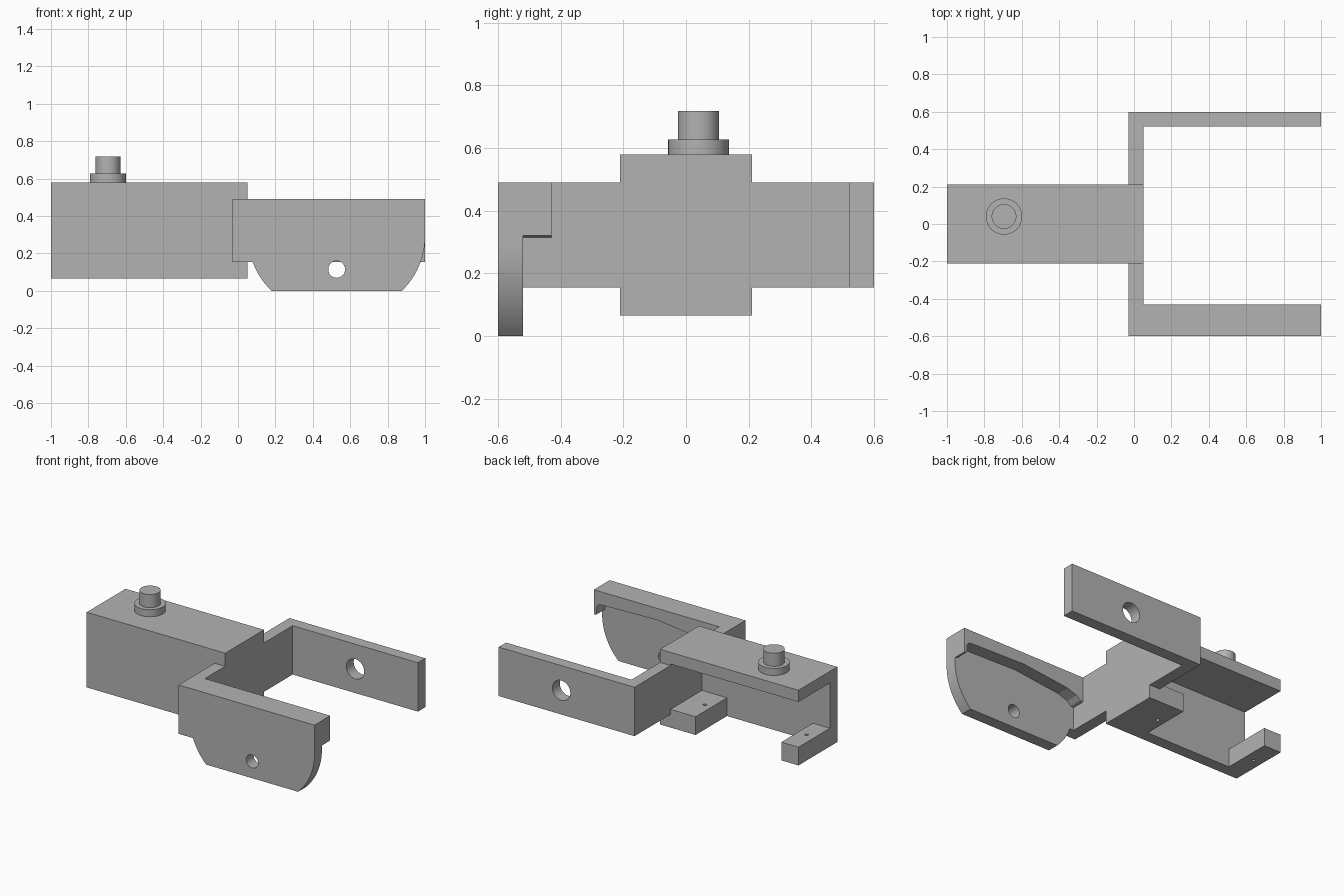
import bpy, bmesh, math
from mathutils import Vector

old = bpy.data.objects.get("Cube")
if old:
    bpy.data.objects.remove(old, do_unlink=True)

grey = bpy.data.materials.new("plain_grey")
grey.use_nodes = True
colour = (0.45, 0.45, 0.45, 1)
grey.diffuse_color = colour
grey.node_tree.nodes["Principled BSDF"].inputs["Base Color"].default_value = colour


def prism(name, points, axis, low, high):
    """Extrude a 2D outline along z (xy outline) or along y (xz outline)."""
    place = (lambda a, b, t: (a, b, t)) if axis == "z" else (lambda a, b, t: (a, t, b))
    bm = bmesh.new()
    face = bm.faces.new([bm.verts.new(place(a, b, low)) for a, b in points])
    side = bmesh.ops.extrude_face_region(bm, geom=[face])["geom"]
    verts = [v for v in side if isinstance(v, bmesh.types.BMVert)]
    bmesh.ops.translate(bm, verts=verts, vec=Vector(place(0, 0, high - low)))
    bmesh.ops.recalc_face_normals(bm, faces=bm.faces)
    mesh = bpy.data.meshes.new(name)
    bm.to_mesh(mesh)
    bm.free()
    mesh.materials.append(grey)
    obj = bpy.data.objects.new(name, mesh)
    bpy.context.collection.objects.link(obj)
    return obj


def box(name, x0, x1, y0, y1, z0, z1):
    return prism(name, [(x0, y0), (x1, y0), (x1, y1), (x0, y1)], "z", z0, z1)


def arc(cx, cy, r, start, end, steps=12):
    angles = [math.radians(start + (end - start) * i / steps) for i in range(steps + 1)]
    return [(cx + r * math.cos(a), cy + r * math.sin(a)) for a in angles]


def disc(name, cx, cy, r, axis, low, high, sides=48):
    return prism(name, arc(cx, cy, r, 0, 360, sides)[:-1], axis, low, high)


def cut(target, cutter):
    cutter.hide_render = True
    cutter.hide_viewport = True
    mod = target.modifiers.new(cutter.name, "BOOLEAN")
    mod.operation = "DIFFERENCE"
    mod.solver = "EXACT"
    mod.object = cutter


def smooth(obj):
    bpy.ops.object.select_all(action="DESELECT")
    obj.select_set(True)
    bpy.context.view_layer.objects.active = obj
    bpy.ops.object.shade_smooth_by_angle(angle=math.radians(30))


# Main housing: open at the back and at one end, with two feet along the bottom
housing = box("housing", -1, 0.05, -0.21, 0.21, 0.065, 0.58)
cut(housing, box("cavity_cutter", -1.2, -0.03, -0.13, 0.4, 0.19, 0.5))
cut(housing, box("gap_cutter", -0.87, -0.22, -0.13, 0.4, -0.1, 0.3))
for x in (-0.935, -0.165):
    cut(housing, disc("screw_hole_cutter", x, 0.03, 0.012, "z", -0.1, 0.3, 16))

# Stepped button on top
collar = disc("button_collar", -0.695, 0.04, 0.097, "z", 0.58, 0.628)
stem = disc("button_stem", -0.695, 0.04, 0.066, "z", 0.628, 0.718)

# Fork: back arm with its bridge, and front bridge
back_arm = prism("back_arm", [(-0.03, 0.21), (0.05, 0.21), (0.05, 0.52), (1, 0.52),
                              (1, 0.6), (-0.03, 0.6)], "z", 0.155, 0.49)
cut(back_arm, disc("back_hole_cutter", 0.525, 0.32, 0.068, "y", 0.4, 0.7))
box("front_bridge", -0.03, 0.05, -0.6, -0.21, 0.155, 0.49)

# Front plate with matching curved ends
mid, radius, spring = 0.5275, 0.4, 0.29
low = -math.degrees(math.asin(spring / radius))
right = arc(1 - radius, spring, radius, 0, low)
left = [(2 * mid - x, z) for x, z in reversed(right) if z < 0.155]
front_plate = prism("front_plate", [(0.05, 0.49), (1, 0.49)] + right + left
                    + [(0.078, 0.155), (0.05, 0.155)], "y", -0.6, -0.52)
cut(front_plate, disc("front_hole_cutter", mid, 0.115, 0.045, "y", -0.7, -0.4))

# Thick rail inside the front arm, its underside hollowed between rounded ends
underside = arc(0.945, 0.365, 0.035, 0, 90, 6)
prism("front_rail", [(0.05, 0.49), (1, 0.49), (1, 0.32), (0.98, 0.325)] + underside
      + [(0.52, 0.41), (0.17, 0.37), (0.1, 0.345), (0.07, 0.32), (0.05, 0.315)],
      "y", -0.52, -0.43)

for obj in (housing, collar, stem, back_arm, front_plate):
    smooth(obj)
